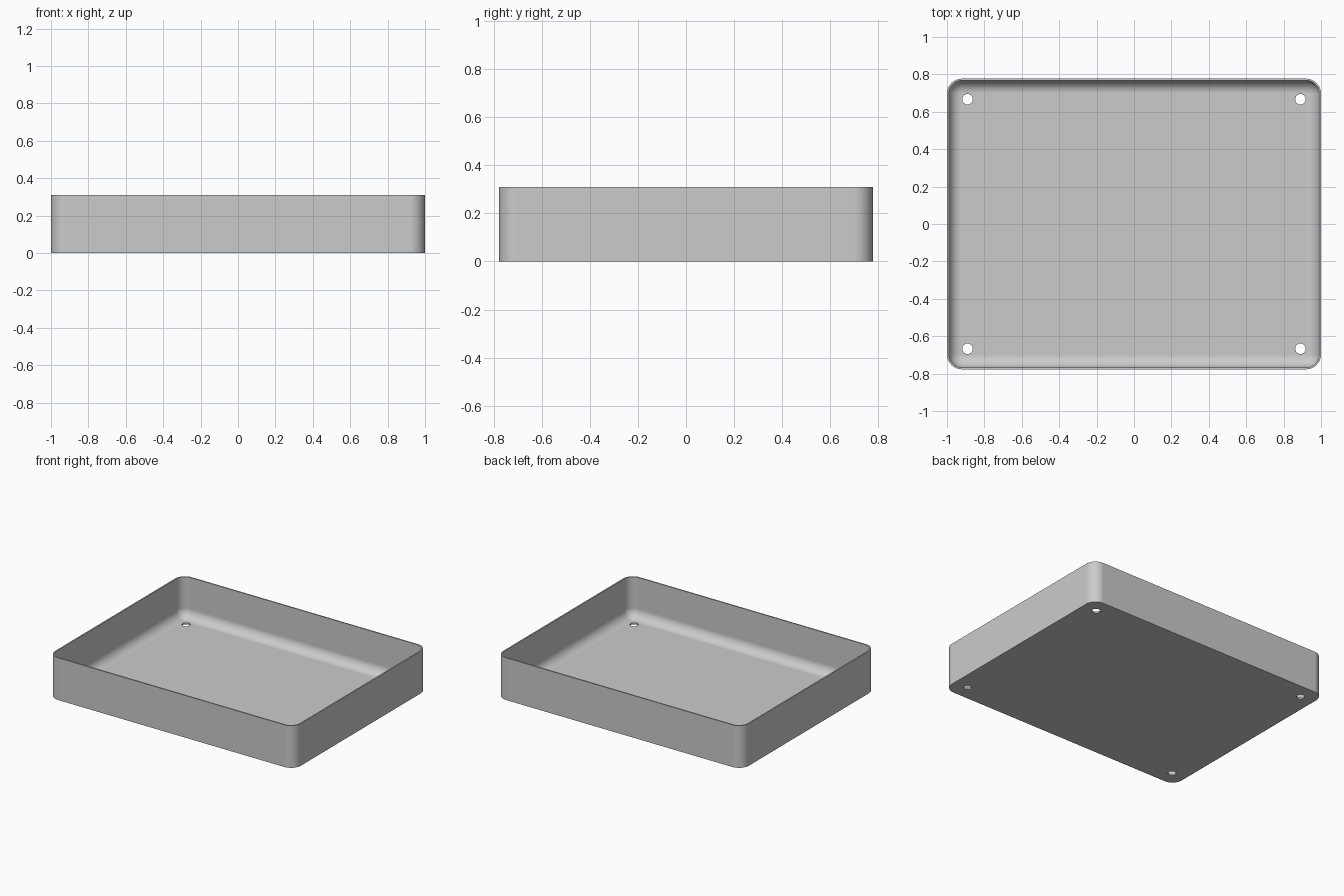
import bpy, bmesh
from math import cos, sin, pi

default = bpy.data.objects.get("Cube")
if default:
    bpy.data.objects.remove(default, do_unlink=True)

HALF_X, HALF_Y, HEIGHT = 1.0, 0.777, 0.31
CORNER, WALL, FLOOR, FILLET = 0.08, 0.01, 0.012, 0.068
HOLE_X, HOLE_Y, HOLE_R = 0.89, 0.667, 0.028
STEPS = 10

grey = bpy.data.materials.new("light grey")
grey.use_nodes = True
colour = (0.6, 0.6, 0.6, 1)
grey.diffuse_color = colour
grey.node_tree.nodes["Principled BSDF"].inputs["Base Color"].default_value = colour


def rounded_loop(bm, inset, z):
    """Ring of vertices around a rounded rectangle, inset from the outside."""
    r = CORNER - inset
    verts = []
    for k, (sx, sy) in enumerate([(1, 1), (-1, 1), (-1, -1), (1, -1)]):
        for i in range(STEPS + 1):
            a = (k + i / STEPS) * pi / 2
            verts.append(bm.verts.new((sx * (HALF_X - CORNER) + r * cos(a),
                                       sy * (HALF_Y - CORNER) + r * sin(a), z)))
    return verts


# Tray shell: outer wall, rim, inner wall, then the fillet down to the floor
bm = bmesh.new()
profile = [(0, 0), (0, HEIGHT), (WALL, HEIGHT)]
for i in range(STEPS + 1):
    a = i / STEPS * pi / 2
    profile.append((WALL + FILLET * (1 - cos(a)), FLOOR + FILLET * (1 - sin(a))))
rings = [rounded_loop(bm, inset, z) for inset, z in profile]
for low, high in zip(rings, rings[1:]):
    for i in range(len(low)):
        j = (i + 1) % len(low)
        bm.faces.new((low[i], low[j], high[j], high[i]))
bm.faces.new(rings[-1])
bm.faces.new(rings[0][::-1])
bmesh.ops.recalc_face_normals(bm, faces=bm.faces)
mesh = bpy.data.meshes.new("tray")
bm.to_mesh(mesh)
bm.free()
mesh.materials.append(grey)
tray = bpy.data.objects.new("tray", mesh)
bpy.context.collection.objects.link(tray)

# Four screw holes through the floor
bm = bmesh.new()
for sx in (-1, 1):
    for sy in (-1, 1):
        made = bmesh.ops.create_cone(bm, cap_ends=True, segments=32,
                                     radius1=HOLE_R, radius2=HOLE_R, depth=0.2)
        bmesh.ops.translate(bm, verts=made["verts"], vec=(sx * HOLE_X, sy * HOLE_Y, 0))
cut_mesh = bpy.data.meshes.new("hole_cutter")
bm.to_mesh(cut_mesh)
bm.free()
cut_mesh.materials.append(grey)
cutter = bpy.data.objects.new("hole_cutter", cut_mesh)
bpy.context.collection.objects.link(cutter)
cutter.hide_render = True

cut = tray.modifiers.new("holes", "BOOLEAN")
cut.object = cutter
cut.operation = "DIFFERENCE"
cut.solver = "EXACT"
bpy.ops.object.select_all(action="DESELECT")
bpy.context.view_layer.objects.active = tray
tray.select_set(True)
bpy.ops.object.modifier_apply(modifier=cut.name)
bpy.data.objects.remove(cutter, do_unlink=True)

# Smooth fillets and corners, with flat walls and a crisp rim
bpy.ops.object.shade_smooth_by_angle(angle=pi / 6)
flat = tray.modifiers.new("flat_walls", "WEIGHTED_NORMAL")
flat.keep_sharp = True
